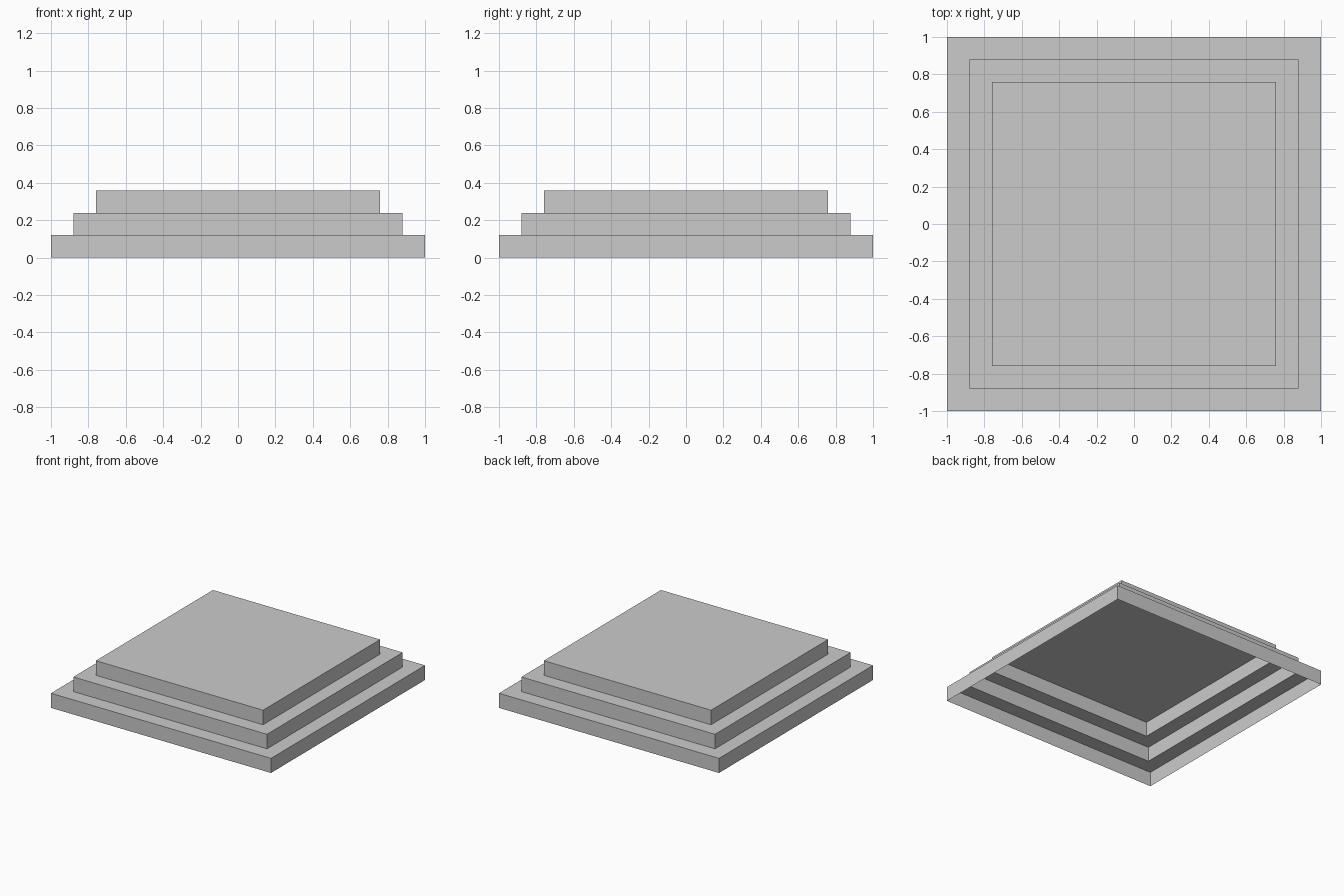
import bpy
import bmesh

if "Cube" in bpy.data.objects:
    bpy.data.objects.remove(bpy.data.objects["Cube"])

STEPS = 3
RISE = 0.12
TREAD = 0.12

bm = bmesh.new()


def square_loop(half, z):
    return [bm.verts.new((sx * half, sy * half, z))
            for sx, sy in ((-1, -1), (1, -1), (1, 1), (-1, 1))]


def bridge(lower, upper):
    for i in range(4):
        j = (i + 1) % 4
        bm.faces.new((lower[i], lower[j], upper[j], upper[i]))


# Stepped shell: a riser and a tread ring per step, open underneath
loop = square_loop(1.0, 0.0)
for step in range(STEPS):
    half = 1.0 - step * TREAD
    top = (step + 1) * RISE
    rim = square_loop(half, top)
    bridge(loop, rim)
    if step < STEPS - 1:
        loop = square_loop(half - TREAD, top)
        bridge(rim, loop)

# Flat top platform
bm.faces.new(rim)

mesh = bpy.data.meshes.new("stepped_platform")
bm.to_mesh(mesh)
bm.free()
platform = bpy.data.objects.new("stepped_platform", mesh)
bpy.context.collection.objects.link(platform)
